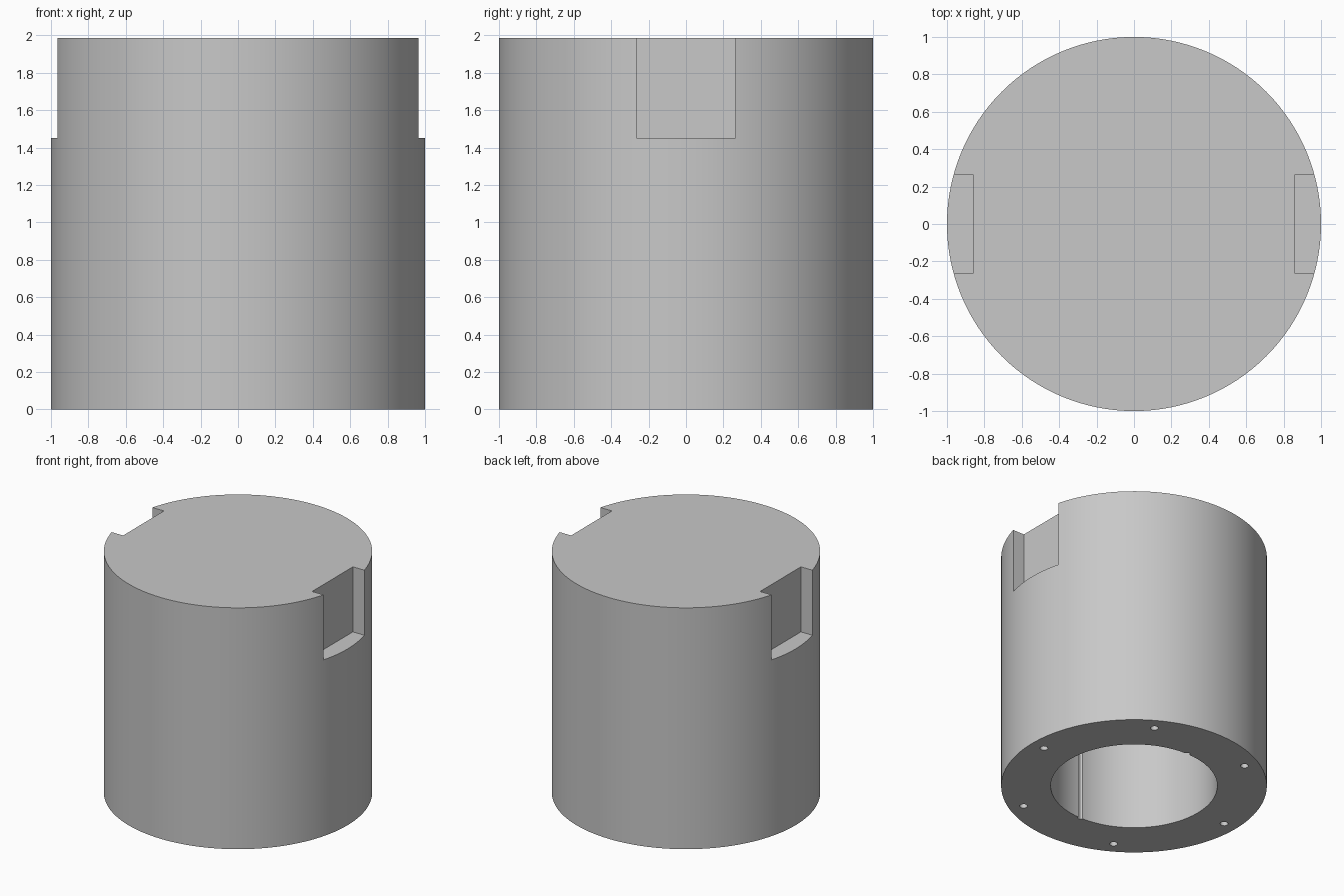
import bpy
import math

if "Cube" in bpy.data.objects:
    bpy.data.objects.remove(bpy.data.objects["Cube"], do_unlink=True)

HEIGHT = 1.985
BORE_R, BORE_DEPTH = 0.627, 1.6

grey = bpy.data.materials.new("plain grey")
grey.use_nodes = True
colour = (0.58, 0.58, 0.58, 1)
grey.diffuse_color = colour
grey.node_tree.nodes["Principled BSDF"].inputs["Base Color"].default_value = colour


def cylinder(name, radius, z0, z1, x=0, y=0, sides=128):
    bpy.ops.mesh.primitive_cylinder_add(
        vertices=sides, radius=radius, depth=z1 - z0, location=(x, y, (z0 + z1) / 2))
    obj = bpy.context.object
    obj.name = name
    obj.data.materials.append(grey)
    return obj


def box(name, size, location):
    bpy.ops.mesh.primitive_cube_add(size=1, location=location)
    obj = bpy.context.object
    obj.name = name
    obj.scale = size
    obj.data.materials.append(grey)
    return obj


def cut(target, cutter):
    cutter.hide_render = True
    bpy.context.view_layer.update()
    mod = target.modifiers.new("cut", "BOOLEAN")
    mod.operation = "DIFFERENCE"
    mod.solver = "EXACT"
    mod.object = cutter
    bpy.context.view_layer.objects.active = target
    bpy.ops.object.modifier_apply(modifier=mod.name)
    bpy.data.objects.remove(cutter, do_unlink=True)


# Solid cylindrical body
body = cylinder("cylinder_body", 1, 0, HEIGHT)

# Blind bore from below, with a fine groove at front and back
cut(body, cylinder("bore_cutter", BORE_R, -0.2, BORE_DEPTH))
for side in (-1, 1):
    cut(body, cylinder("groove_cutter", 0.02, -0.1, BORE_DEPTH - 0.02,
                       y=side * BORE_R, sides=12))

# Rectangular slots in the upper left and right sides
for side in (-1, 1):
    cut(body, box("slot_cutter", (0.4, 0.53, 0.8), (side * 1.06, 0, 1.85)))

# Ring of six screw holes in the bottom rim
for i in range(6):
    a = math.radians(60 * i)
    cut(body, cylinder("screw_hole_cutter", 0.03, -0.1, 0.3,
                       0.885 * math.cos(a), 0.885 * math.sin(a), 16))

# Smooth walls with crisp edges
bpy.ops.object.select_all(action="DESELECT")
body.select_set(True)
bpy.context.view_layer.objects.active = body
bpy.ops.object.shade_smooth_by_angle(angle=math.radians(30))
